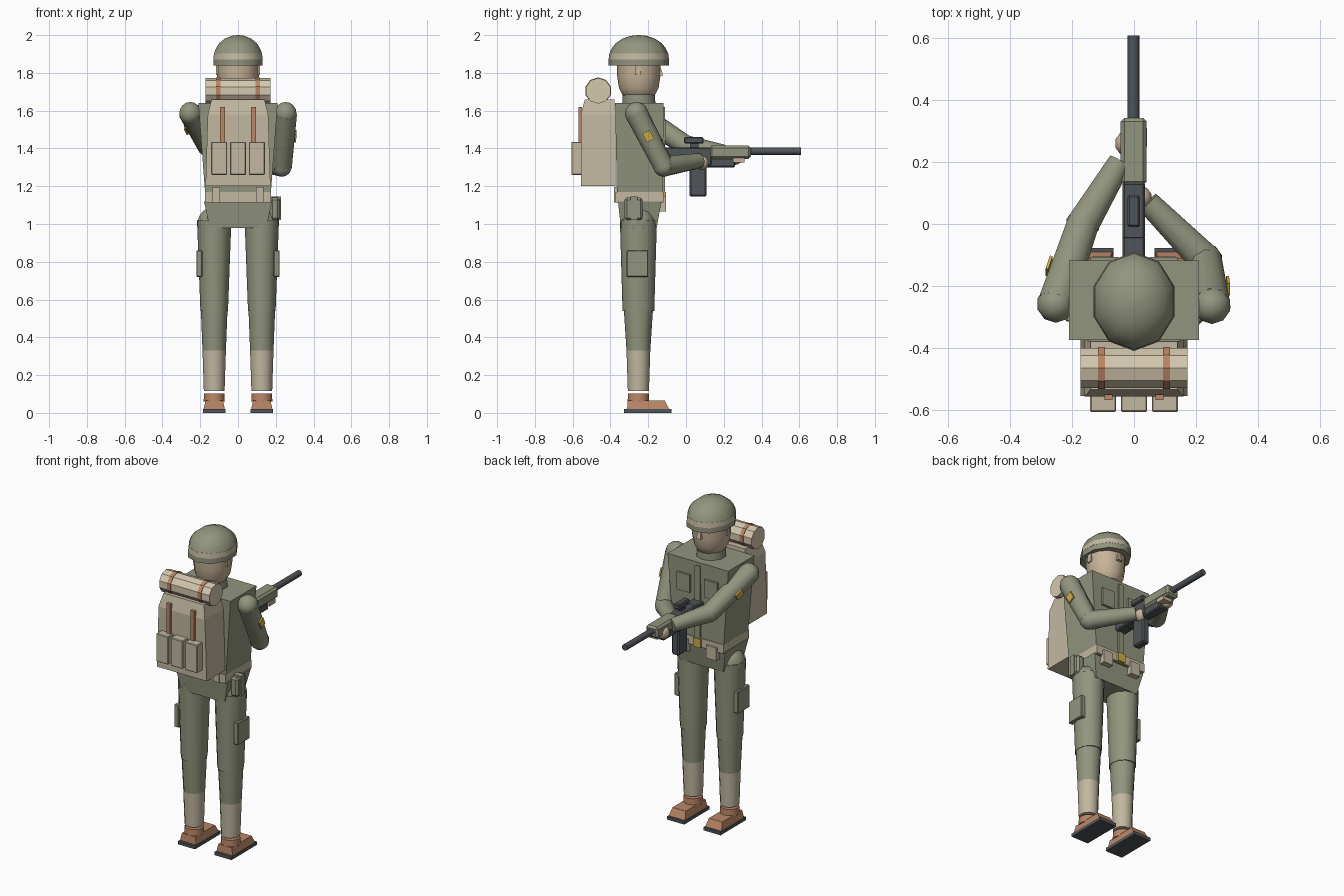
import bpy, bmesh, math
from mathutils import Vector

cube = bpy.data.objects.get("Cube")
if cube:
    bpy.data.objects.remove(cube, do_unlink=True)


def material(name, r, g, b):
    lin = [(c / 255 / 12.92 if c < 11 else ((c / 255 + 0.055) / 1.055) ** 2.4) for c in (r, g, b)]
    m = bpy.data.materials.new(name)
    m.use_nodes = True
    m.diffuse_color = (*lin, 1)
    m.node_tree.nodes["Principled BSDF"].inputs["Base Color"].default_value = (*lin, 1)
    return m


GREEN = material("uniform_green", 146, 149, 126)
TAN = material("canvas_tan", 194, 184, 160)
PALE = material("bedroll_cream", 212, 200, 174)
SKIN = material("skin", 200, 180, 152)
BROWN = material("leather_brown", 186, 134, 102)
DARK = material("gunmetal", 80, 84, 88)
YELLOW = material("badge_yellow", 204, 172, 72)


def finish(name, bm, mat, smooth=False):
    bmesh.ops.recalc_face_normals(bm, faces=bm.faces)
    me = bpy.data.meshes.new(name)
    bm.to_mesh(me)
    bm.free()
    me.materials.append(mat)
    ob = bpy.data.objects.new(name, me)
    bpy.context.collection.objects.link(ob)
    if smooth:
        bpy.ops.object.select_all(action="DESELECT")
        ob.select_set(True)
        bpy.context.view_layer.objects.active = ob
        bpy.ops.object.shade_smooth_by_angle(angle=math.radians(50))
    return ob


def box(name, mat, xs, ys, zs, top=None, bevel=0):
    """Box from ranges; top = (x range, y range) of a differing upper face."""
    bm = bmesh.new()
    tx, ty = top or (xs, ys)
    rings = []
    for (xa, xb), (ya, yb), z in ((xs, ys, zs[0]), (tx, ty, zs[1])):
        rings.append([bm.verts.new(p) for p in ((xa, ya, z), (xb, ya, z), (xb, yb, z), (xa, yb, z))])
    bridge(bm, rings)
    if bevel:
        bmesh.ops.bevel(bm, geom=bm.edges[:], offset=bevel, segments=1, affect="EDGES")
    return finish(name, bm, mat)


def bridge(bm, rings):
    for a, b in zip(rings, rings[1:]):
        for i in range(len(a)):
            j = (i + 1) % len(a)
            bm.faces.new((a[i], a[j], b[j], b[i]))
    bm.faces.new(rings[0])
    bm.faces.new(rings[-1])


def loft(name, mat, rings, cx=0.0, cy=-0.25, n=10):
    """Stack of ellipses (z, rx, ry), first vertex pointing along y."""
    bm = bmesh.new()
    loops = []
    for z, rx, ry in rings:
        ang = [2 * math.pi * i / n for i in range(n)]
        loops.append([bm.verts.new((cx + rx * math.sin(a), cy + ry * math.cos(a), z)) for a in ang])
    bridge(bm, loops)
    return finish(name, bm, mat, True)


def rod(name, mat, p, q, r1, r2, n=10, smooth=True):
    p, q = Vector(p), Vector(q)
    bm = bmesh.new()
    bmesh.ops.create_cone(bm, cap_ends=True, segments=n, radius1=r1, radius2=r2, depth=(q - p).length)
    ob = finish(name, bm, mat, smooth)
    ob.location = (p + q) / 2
    ob.rotation_euler = (q - p).to_track_quat("Z", "Y").to_euler()
    return ob


def ball(name, mat, c, r):
    bm = bmesh.new()
    bmesh.ops.create_uvsphere(bm, u_segments=10, v_segments=8, radius=r)
    ob = finish(name, bm, mat, True)
    ob.location = c
    return ob


def span(c, half):
    return (c - half, c + half)


# Torso, pelvis and belt
box("jacket", GREEN, (-0.17, 0.17), (-0.365, -0.125), (1.11, 1.64), ((-0.21, 0.21), (-0.375, -0.118)))
box("pelvis", GREEN, (-0.15, 0.15), (-0.345, -0.155), (0.98, 1.12), ((-0.18, 0.18), (-0.36, -0.13)))
box("belt", TAN, (-0.175, 0.175), (-0.373, -0.118), (1.115, 1.17))
box("belt_buckle", YELLOW, (-0.025, 0.025), (-0.12, -0.105), (1.115, 1.17))
box("jacket_placket", GREEN, (-0.018, 0.018), (-0.13, -0.112), (1.17, 1.62))

# Head, collar and helmet
loft("collar", GREEN, [(1.63, 0.088, 0.088), (1.685, 0.086, 0.086)])
loft("head", SKIN, [(1.66, 0.05, 0.06), (1.68, 0.078, 0.085), (1.72, 0.1, 0.105),
                    (1.78, 0.11, 0.114), (1.86, 0.112, 0.116)], n=12)
box("nose", SKIN, (-0.016, 0.016), (-0.16, -0.12), (1.785, 1.83), ((-0.008, 0.008), (-0.16, -0.135)))
loft("helmet_rim", GREEN, [(1.84, 0.136, 0.159), (1.872, 0.136, 0.159)])
loft("helmet_band", TAN, [(1.872, 0.137, 0.16), (1.903, 0.134, 0.156)])
loft("helmet_dome", GREEN, [(1.903, 0.133, 0.155), (1.93, 0.123, 0.143), (1.957, 0.105, 0.122),
                            (1.982, 0.073, 0.085), (1.996, 0.036, 0.042), (2.0, 0.004, 0.004)])

# Backpack with lid, pockets and bedroll
box("backpack", TAN, (-0.172, 0.172), (-0.555, -0.372), (1.2, 1.58), ((-0.16, 0.16), (-0.555, -0.372)))
box("backpack_lid", TAN, (-0.16, 0.16), (-0.557, -0.372), (1.58, 1.66), ((-0.14, 0.14), (-0.535, -0.38)))
for i, x in enumerate((-0.1, 0, 0.1)):
    box(f"backpack_pocket_{i + 1}", TAN, span(x, 0.042), (-0.607, -0.55), (1.26, 1.435), bevel=0.004)
rod("bedroll", PALE, (-0.173, -0.465, 1.705), (0.173, -0.465, 1.705), 0.068, 0.068, smooth=False)

for s, side in ((-1, "right"), (1, "left")):
    # Straps and pouches
    box(f"{side}_pack_strap", BROWN, span(0.083 * s, 0.013), (-0.569, -0.55), (1.435, 1.62))
    rod(f"{side}_bedroll_strap", BROWN, (0.093 * s, -0.465, 1.705), (0.117 * s, -0.465, 1.705),
        0.071, 0.071, smooth=False)
    box(f"{side}_chin_strap", TAN, span(0.11 * s, 0.006), (-0.27, -0.242), (1.79, 1.85))
    box(f"{side}_chest_pocket", GREEN, span(0.095 * s, 0.045), (-0.13, -0.106), (1.44, 1.55))
    box(f"{side}_front_pouch", TAN, span(0.1 * s, 0.034), (-0.155, -0.105), (1.065, 1.145))
    box(f"{side}_rear_pouch", TAN, span(0.115 * s, 0.02), (-0.382, -0.355), (1.115, 1.195))

    # Leg
    x = 0.126 * s
    ball(f"{side}_hip", GREEN, (x, -0.252, 1.0), 0.093)
    loft(f"{side}_thigh", GREEN, [(0.54, 0.073, 0.084), (1.02, 0.091, 0.098)], x, -0.252, 12)
    loft(f"{side}_shin", GREEN, [(0.33, 0.062, 0.063), (0.56, 0.071, 0.078)], x, -0.252, 12)
    loft(f"{side}_gaiter", TAN, [(0.117, 0.055, 0.056), (0.33, 0.062, 0.063)], x, -0.252, 12)
    box(f"{side}_cargo_pocket", GREEN, span(0.205 * s, 0.016), (-0.315, -0.2), (0.72, 0.86), bevel=0.004)

    # Boot
    loft(f"{side}_boot_shaft", BROWN, [(0.06, 0.056, 0.057), (0.103, 0.054, 0.055)], x, -0.252, 12)
    box(f"{side}_boot", BROWN, span(x, 0.056), (-0.312, -0.09), (0.02, 0.066),
        (span(x, 0.046), (-0.308, -0.112)))
    box(f"{side}_boot_sole", DARK, span(x, 0.059), (-0.328, -0.077), (0, 0.02))

# Arms holding the rifle
arms = {
    "left": ((0.252, -0.262, 1.585), (0.232, -0.118, 1.305), (0.045, 0.07, 1.335), 1),
    "right": ((-0.253, -0.258, 1.585), (-0.165, 0.0, 1.415), (-0.045, 0.2, 1.38), -1),
}
for side, (shoulder, elbow, wrist, s) in arms.items():
    ball(f"{side}_shoulder", GREEN, shoulder, 0.061)
    rod(f"{side}_upper_arm", GREEN, shoulder, elbow, 0.061, 0.054)
    ball(f"{side}_elbow", GREEN, elbow, 0.055)
    rod(f"{side}_forearm", GREEN, elbow, wrist, 0.055, 0.04)
    # Sleeve badge lying on the outside of the upper arm
    a, b = Vector(shoulder), Vector(elbow)
    axis = (b - a).normalized()
    out = Vector((s, 0, 0))
    out = (out - axis * out.dot(axis)).normalized()
    mid = a.lerp(b, 0.42) + out * 0.056
    badge = box(f"{side}_sleeve_badge", YELLOW, (-0.022, 0.022), (-0.026, 0.026), (0, 0.009))
    badge.location = mid
    frame = out.to_track_quat("Z", "Y")
    local = frame.inverted() @ axis
    badge.rotation_euler = (frame.to_matrix().to_4x4()
                            @ Vector((0, 1, 0)).rotation_difference(local).to_matrix().to_4x4()).to_euler()
ball("left_hand", SKIN, (0.02, 0.085, 1.325), 0.038)
ball("right_hand", SKIN, (-0.02, 0.26, 1.355), 0.042)
box("right_fingers", SKIN, (-0.02, 0.042), (0.25, 0.31), (1.325, 1.35))

# Canteen on the hip
box("canteen", GREEN, (0.17, 0.222), (-0.325, -0.23), (1.02, 1.14), bevel=0.012)
box("canteen_strap", GREEN, (0.17, 0.227), (-0.295, -0.258), (1.02, 1.145))

# Rifle
rod("barrel", DARK, (-0.002, 0.33, 1.385), (-0.002, 0.608, 1.385), 0.019, 0.019, 12)
box("handguard", GREEN, (-0.043, 0.041), (0.125, 0.343), (1.345, 1.415), bevel=0.012)
box("receiver", DARK, (-0.037, 0.035), (-0.05, 0.135), (1.31, 1.405), bevel=0.006)
box("stock", DARK, (-0.037, 0.035), (-0.125, -0.04), (1.31, 1.405), bevel=0.006)
box("under_rail", DARK, (-0.03, 0.03), (0.1, 0.26), (1.3, 1.35), bevel=0.006)
box("magazine", DARK, (-0.025, 0.025), (0.018, 0.108), (1.145, 1.32), bevel=0.008)
box("scope", DARK, (-0.021, 0.019), (-0.01, 0.093), (1.425, 1.46), bevel=0.006)
box("scope_mount", DARK, (-0.012, 0.01), (0.02, 0.065), (1.4, 1.43))
